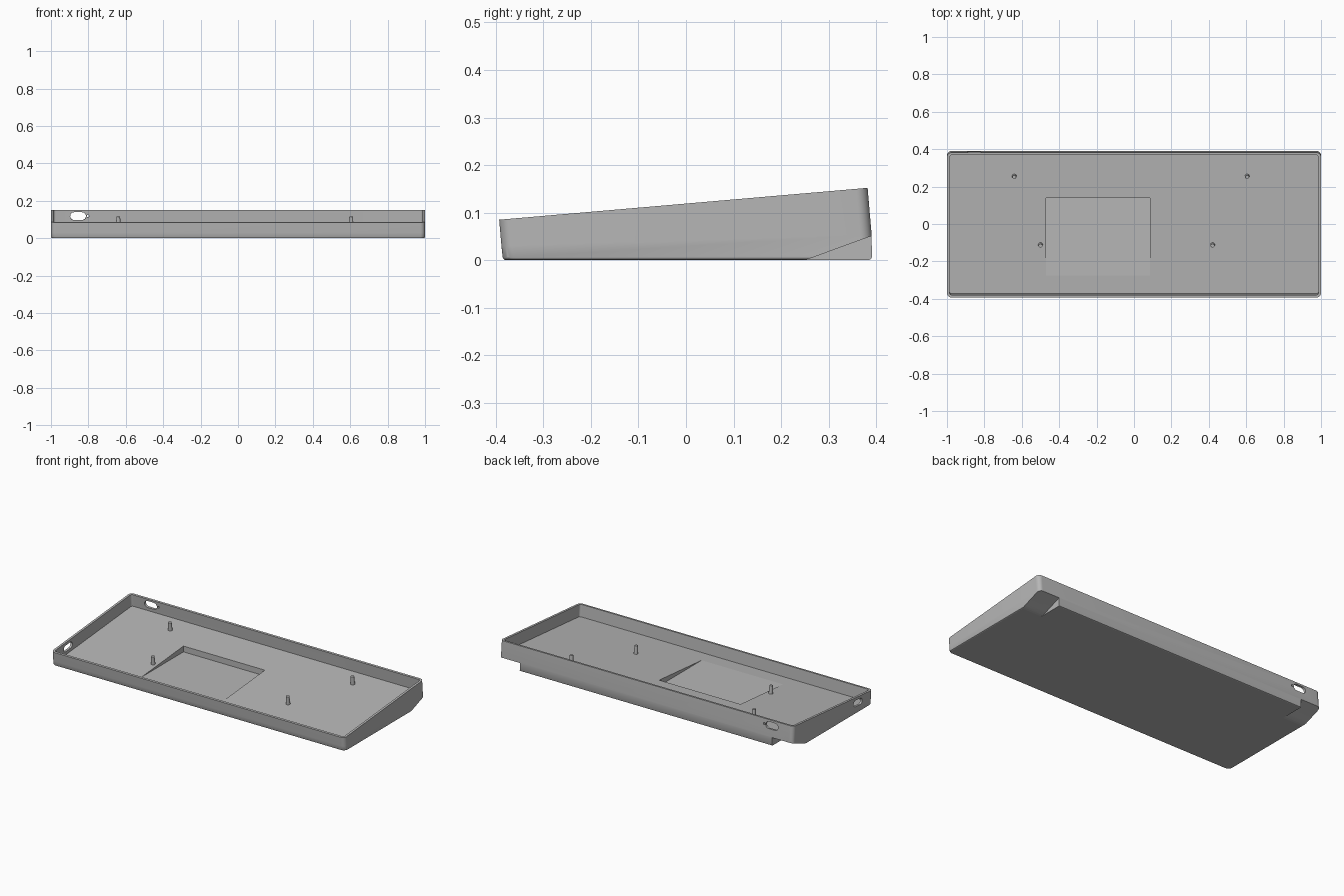
import bpy, bmesh, math
from mathutils import Matrix, Vector

cube = bpy.data.objects.get("Cube")
if cube:
    bpy.data.objects.remove(cube)

# One plain grey for the whole case
grey = bpy.data.materials.new("plain grey")
grey.use_nodes = True
colour = (0.47, 0.47, 0.47, 1)
grey.diffuse_color = colour
grey.node_tree.nodes["Principled BSDF"].inputs["Base Color"].default_value = colour

# Frame of the tilted rim plane: local x across, y along the slope, z out of the tray
TILT = math.atan2(0.067, 0.775)
FRAME = Matrix.Translation((0, -0.0055, 0.1185)) @ Matrix.Rotation(TILT, 4, 'X')
HALF_Y, WALL, DEPTH = 0.389, 0.014, 0.074


def rounded_rect(hx, hy, r, steps=8):
    """Outline of a rounded rectangle as 2D points."""
    pts = []
    for i, (sx, sy) in enumerate([(1, 1), (-1, 1), (-1, -1), (1, -1)]):
        for k in range(steps + 1):
            t = (i + k / steps) * math.pi / 2
            pts.append((sx * (hx - r) + r * math.cos(t), sy * (hy - r) + r * math.sin(t)))
    return pts


def loft(name, rings):
    """Closed solid through a series of matching rings."""
    bm = bmesh.new()
    loops = [[bm.verts.new(p) for p in ring] for ring in rings]
    for a, b in zip(loops, loops[1:]):
        for i in range(len(a)):
            j = (i + 1) % len(a)
            bm.faces.new((a[i], a[j], b[j], b[i]))
    bm.faces.new(loops[0])
    bm.faces.new(loops[-1])
    bmesh.ops.remove_doubles(bm, verts=bm.verts, dist=1e-5)
    bmesh.ops.recalc_face_normals(bm, faces=bm.faces)
    mesh = bpy.data.meshes.new(name)
    bm.to_mesh(mesh)
    bm.free()
    obj = bpy.data.objects.new(name, mesh)
    bpy.context.collection.objects.link(obj)
    mesh.materials.append(grey)
    return obj


def select(obj):
    bpy.ops.object.select_all(action='DESELECT')
    obj.select_set(True)
    bpy.context.view_layer.objects.active = obj


def cut(obj, cutter):
    cutter.hide_render = True
    select(obj)
    mod = obj.modifiers.new("cut", 'BOOLEAN')
    mod.operation, mod.solver, mod.object = 'DIFFERENCE', 'EXACT', cutter
    bpy.ops.object.modifier_apply(modifier=mod.name)
    bpy.data.objects.remove(cutter)


def smooth(obj):
    select(obj)
    bpy.ops.object.shade_smooth_by_angle(angle=math.radians(30))
    for face in obj.data.polygons:
        if abs(face.normal.z) > 0.98:
            face.use_smooth = False


# Outer body: tilted walls that run down to a level base with a small rounded edge
outline = rounded_rect(1.0, HALF_Y, 0.025)
top = [FRAME @ Vector((x, y, 0)) for x, y in outline]
down = Vector((0, math.sin(TILT), -math.cos(TILT)))


def drop(p, share):
    q = p + down * (p.z / math.cos(TILT)) * share
    return Vector((q.x, min(q.y, 0.391), q.z))


mid = [drop(p, 0.65) for p in top]
foot = [drop(p, 1.0) for p in top]
rings = [top, mid]
for inset, height in [(0, 0.006), (0.002, 0.002), (0.006, 0)]:
    rings.append([Vector((p.x * (1 - inset), p.y * (1 - inset / 0.39), height)) for p in foot])
case = loft("tray_case", rings)

# Tray cavity with a floor parallel to the rim
inner = rounded_rect(1.0 - WALL, HALF_Y - WALL, 0.012)
cut(case, loft("cavity_cutter", [[FRAME @ Vector((x, y, w)) for x, y in inner]
                                 for w in (0.05, -DEPTH)]))

# Level pocket sunk into the sloping floor
pocket = [(-0.47, -0.29), (0.085, -0.29), (0.085, 0.14), (-0.47, 0.14)]
cut(case, loft("pocket_cutter", [[Vector((x, y, z)) for x, y in pocket] for z in (0.021, 0.3)]))

# Sloped notches under both rear corners
notch = [(0.24, -0.03), (0.24, 0), (0.253, 0.0015), (0.266, 0.005), (0.28, 0.0105),
         (0.391, 0.051), (0.45, 0.073), (0.45, -0.03)]
for side in (-1, 1):
    cut(case, loft("notch_cutter", [[Vector((side * x, y, z)) for y, z in notch]
                                    for x in (0.86, 1.1)]))

# Rear port with a small round hole beside it
for x, hx, r in [(-0.855, 0.042, 0.0205), (-0.803, 0.006, 0.0059)]:
    slot = rounded_rect(hx, min(hx, 0.021), r)
    cut(case, loft("rear_port_cutter", [[FRAME @ Vector((x + u, v, w - 0.033)) for u, w in slot]
                                        for v in (0.36, 0.43)]))

# Side port
slot = rounded_rect(0.042, 0.019, 0.0185)
cut(case, loft("side_port_cutter", [[FRAME @ Vector((x, u - 0.245, w - 0.036)) for u, w in slot]
                                    for x in (-1.05, -0.97)]))
smooth(case)

# Tapered standoffs, square to the floor
for name, x, y in [("rear_right", -0.64, 0.255), ("rear_left", 0.605, 0.255),
                   ("front_right", -0.5, -0.113), ("front_left", 0.42, -0.113)]:
    pin = loft(name + "_standoff",
               [[FRAME @ Vector((x + u, y + v, w)) for u, v in rounded_rect(r, r, r, 6)]
                for r, w in [(0.0125, -DEPTH - 0.004), (0.01, -0.025)]])
    smooth(pin)
